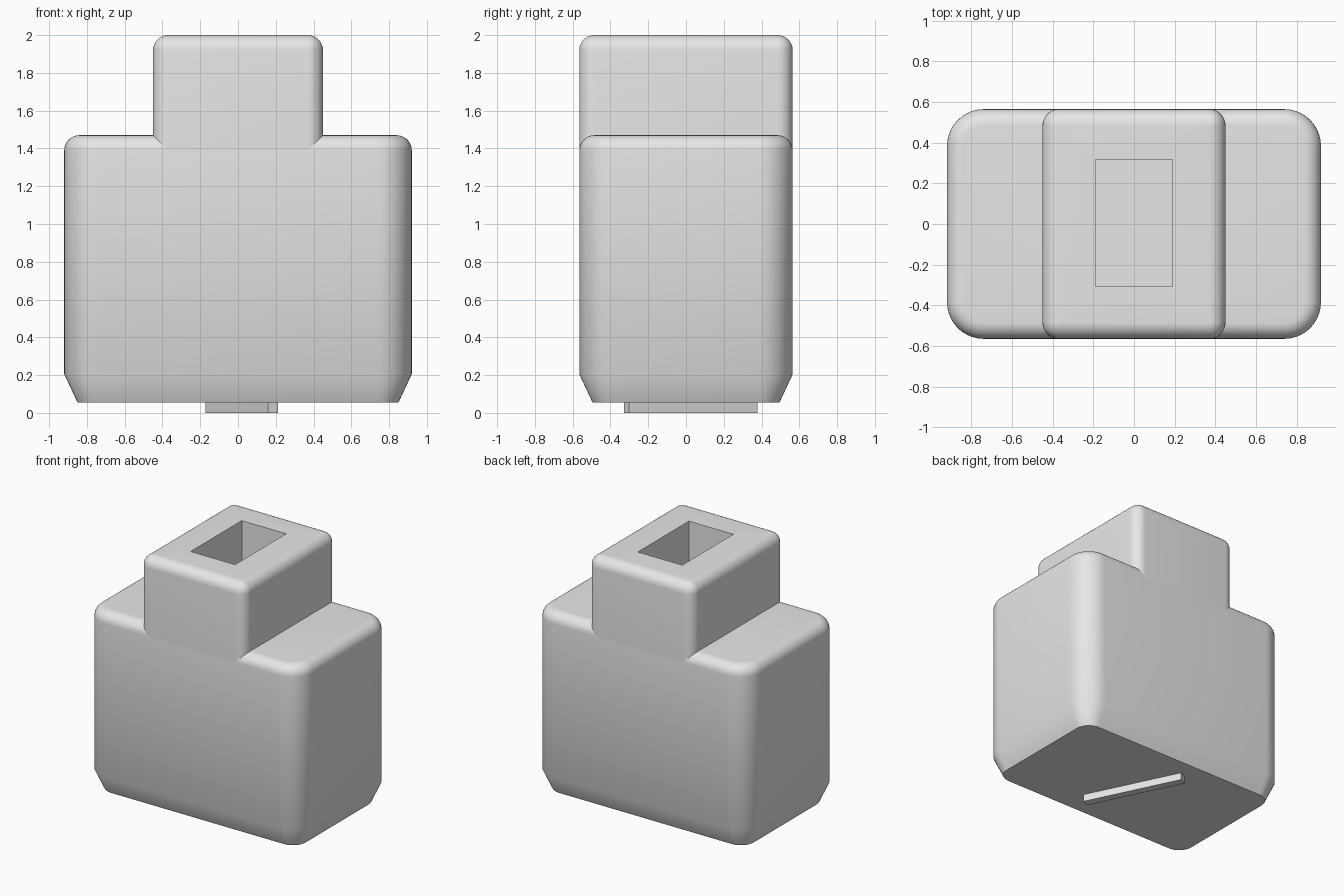
import bpy
import bmesh
from math import sin, cos, pi, radians, atan2, hypot

cube = bpy.data.objects.get("Cube")
if cube:
    bpy.data.objects.remove(cube, do_unlink=True)

grey = bpy.data.materials.new("plain_grey")
grey.use_nodes = True
GREY = (0.8, 0.8, 0.8, 1)
grey.diffuse_color = GREY
grey.node_tree.nodes["Principled BSDF"].inputs["Base Color"].default_value = GREY


def rounded_loop(half_x, half_y, radius, steps=10):
    """Points of a rounded rectangle, counter-clockwise."""
    points = []
    for corner, (sx, sy) in enumerate([(1, 1), (-1, 1), (-1, -1), (1, -1)]):
        for i in range(steps + 1):
            a = (corner + i / steps) * pi / 2
            points.append((sx * (half_x - radius) + radius * cos(a),
                           sy * (half_y - radius) + radius * sin(a)))
    return points


def loft(name, half_x, half_y, radius, layers):
    """Stack rounded rectangles given as (inset, height) and cap both ends."""
    bm = bmesh.new()
    rings = []
    for inset, z in layers:
        loop = rounded_loop(half_x - inset, half_y - inset, max(radius - inset, 0.004))
        rings.append([bm.verts.new((x, y, z)) for x, y in loop])
    n = len(rings[0])
    for low, high in zip(rings, rings[1:]):
        for i in range(n):
            j = (i + 1) % n
            bm.faces.new((low[i], low[j], high[j], high[i]))
    bm.faces.new(rings[0][::-1])
    bm.faces.new(rings[-1])
    mesh = bpy.data.meshes.new(name)
    bm.to_mesh(mesh)
    bm.free()
    obj = bpy.data.objects.new(name, mesh)
    bpy.context.collection.objects.link(obj)
    mesh.materials.append(grey)
    return obj


def top_fillet(top, size, steps=8):
    """Quarter-round edge layers ending at the top height."""
    angles = [i / steps * pi / 2 for i in range(steps + 1)]
    return [(size * (1 - cos(a)), top - size + size * sin(a)) for a in angles]


def box(name, centre, size, turn=0):
    bpy.ops.mesh.primitive_cube_add(size=1, location=centre, rotation=(0, 0, turn))
    obj = bpy.context.object
    obj.name = name
    obj.scale = size
    obj.data.materials.append(grey)
    return obj


# Main block with tapered foot, and the neck standing flush on it
body = loft("body", 0.92, 0.565, 0.18, [(0.07, 0.055), (0, 0.205)] + top_fillet(1.47, 0.08))
neck = loft("neck", 0.45, 0.565, 0.08, [(0, 1.39)] + top_fillet(2.0, 0.08))

# Deep rectangular socket cut through the neck into the body
cutter = box("socket_cutter", (0, 0.005, 1.55), (0.38, 0.625, 1.1))
cutter.hide_render = True
for part in (body, neck):
    cut = part.modifiers.new("socket", 'BOOLEAN')
    cut.operation = 'DIFFERENCE'
    cut.solver = 'EXACT'
    cut.object = cutter
    bpy.ops.object.select_all(action='DESELECT')
    part.select_set(True)
    bpy.context.view_layer.objects.active = part
    bpy.ops.object.modifier_apply(modifier=cut.name)
    bpy.ops.object.shade_smooth_by_angle(angle=radians(30))
bpy.data.objects.remove(cutter, do_unlink=True)

# Plain raised rib across the underside
dx, dy = -0.33, 0.68
box("base_rib", (0.02, 0.025, 0.03), (hypot(dx, dy), 0.06, 0.06), atan2(dy, dx))
